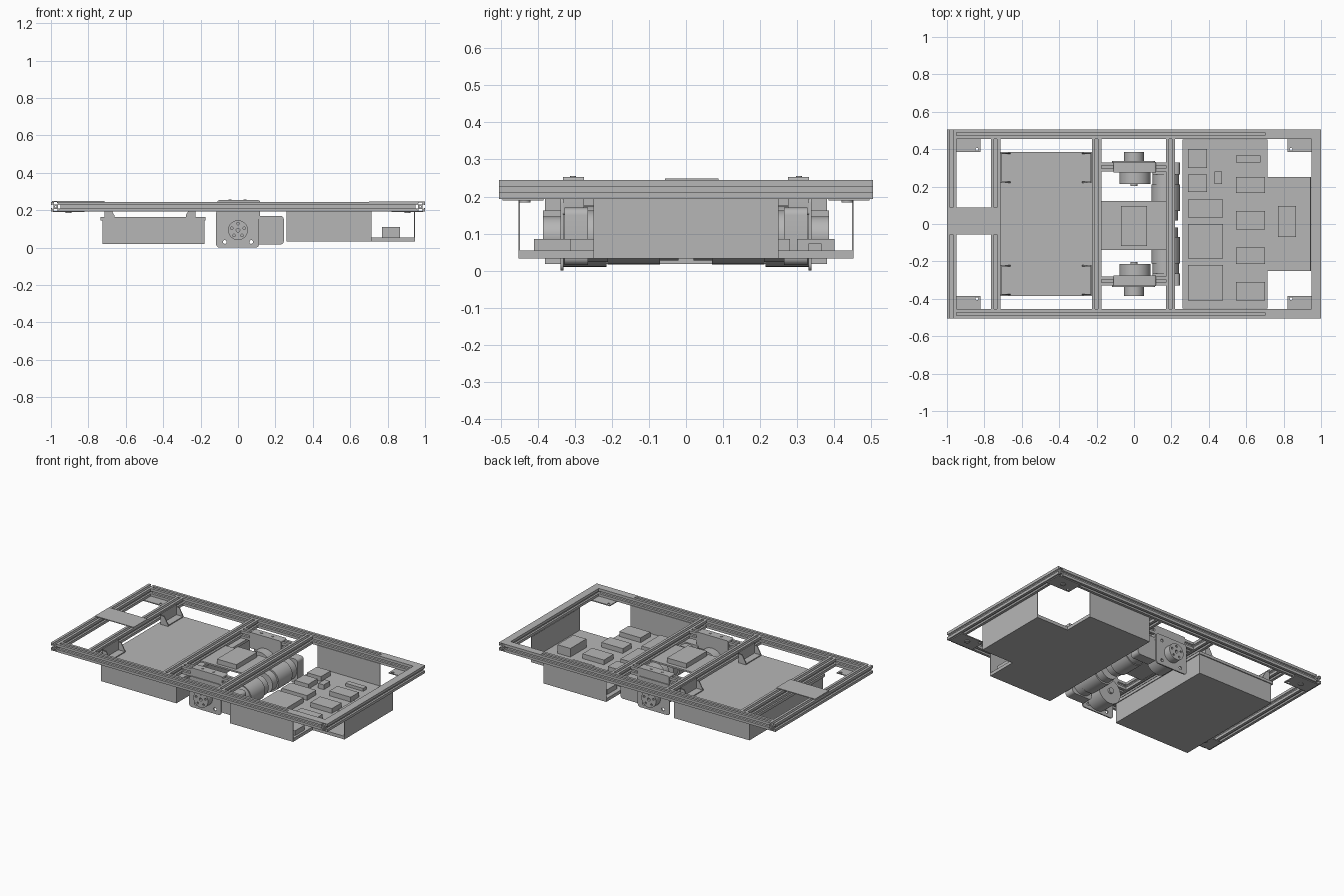
import bpy, bmesh, math
from mathutils import Matrix

cube = bpy.data.objects.get("Cube")
if cube:
    bpy.data.objects.remove(cube, do_unlink=True)

grey = bpy.data.materials.new("mid_grey")
grey.use_nodes = True
grey.diffuse_color = (0.47, 0.47, 0.47, 1)
grey.node_tree.nodes["Principled BSDF"].inputs["Base Color"].default_value = (0.47, 0.47, 0.47, 1)
parts = []

# local profile (u, v) and extrusion direction for each axis
FRAMES = {
    "x": Matrix(((0, 0, 1), (1, 0, 0), (0, 1, 0))),
    "y": Matrix(((1, 0, 0), (0, 0, 1), (0, 1, 0))),
    "z": Matrix.Identity(3),
}


def finish(name, bm):
    bmesh.ops.recalc_face_normals(bm, faces=bm.faces[:])
    mesh = bpy.data.meshes.new(name)
    bm.to_mesh(mesh)
    bm.free()
    mesh.materials.append(grey)
    ob = bpy.data.objects.new(name, mesh)
    bpy.context.collection.objects.link(ob)
    parts.append(ob)
    return ob


def prism(name, loops, start, end, axis):
    """Extrude an outline (first loop) with holes (other loops) along an axis."""
    bm = bmesh.new()
    for loop in loops:
        vs = [bm.verts.new((u, v, start)) for u, v in loop]
        for a, b in zip(vs, vs[1:] + vs[:1]):
            bm.edges.new((a, b))
    bmesh.ops.triangle_fill(bm, edges=bm.edges[:], use_beauty=True)
    bmesh.ops.dissolve_limit(bm, angle_limit=0.01, verts=[], edges=bm.edges[:])
    out = bmesh.ops.extrude_face_region(bm, geom=bm.faces[:])
    moved = [g for g in out["geom"] if isinstance(g, bmesh.types.BMVert)]
    bmesh.ops.translate(bm, verts=moved, vec=(0, 0, end - start))
    bmesh.ops.transform(bm, matrix=FRAMES[axis].to_4x4(), verts=bm.verts[:])
    return finish(name, bm)


def box(name, x0, x1, y0, y1, z0, z1):
    bm = bmesh.new()
    bmesh.ops.create_cube(bm, size=1)
    bmesh.ops.scale(bm, vec=(x1 - x0, y1 - y0, z1 - z0), verts=bm.verts[:])
    bmesh.ops.translate(bm, vec=((x0 + x1) / 2, (y0 + y1) / 2, (z0 + z1) / 2), verts=bm.verts[:])
    return finish(name, bm)


def circle(u, v, r, n=32):
    return [(u + r * math.cos(2 * math.pi * i / n), v + r * math.sin(2 * math.pi * i / n)) for i in range(n)]


def rounded(u0, u1, v0, v1, r):
    pts = []
    corners = ((u1 - r, v1 - r), (u0 + r, v1 - r), (u0 + r, v0 + r), (u1 - r, v0 + r))
    for k, (cu, cv) in enumerate(corners):
        for i in range(6):
            a = math.pi / 2 * (k + i / 5)
            pts.append((cu + r * math.cos(a), cv + r * math.sin(a)))
    return pts


def slot_profile(u, v):
    """Square rail section with an undercut slot in each side and a bore."""
    h, m, w, lip, deep = 0.025, 0.008, 0.013, 0.02, 0.012
    side = [(h, -h), (h, -m), (lip, -m), (lip, -w), (deep, -m),
            (deep, m), (lip, w), (lip, m), (h, m)]
    pts = []
    for k in range(4):
        c, s = round(math.cos(k * math.pi / 2)), round(math.sin(k * math.pi / 2))
        pts += [(u + c * a - s * b, v + s * a + c * b) for a, b in side]
    return [pts, circle(u, v, 0.005, 10)]


# Frame rails
RZ, TOP = 0.219, 0.244
for s, side in ((1, "back"), (-1, "front")):
    prism(f"{side}_long_rail", slot_profile(s * 0.48, RZ), -0.95, 0.95, "x")
    box(f"{side}_rail_cover", 0.70, 0.95, s * 0.48 - 0.025, s * 0.48 + 0.025, TOP - 0.002, TOP + 0.001)
for name, x in (("right_end_rail", -0.975), ("left_end_rail", 0.975)):
    prism(name, slot_profile(x, RZ), -0.505, 0.505, "y")
box("left_end_rail_cover", 0.95, 1.0, -0.505, 0.505, TOP - 0.002, TOP + 0.001)
for name, x in (("battery_outer_crossbar", -0.74), ("battery_inner_crossbar", -0.2), ("tray_crossbar", 0.195)):
    prism(name, slot_profile(x, RZ), -0.455, 0.455, "y")
box("top_strap", -0.995, -0.715, -0.057, 0.088, TOP, TOP + 0.005)

# Corner plates with bolts
for sx in (-1, 1):
    for sy in (-1, 1):
        xs = sorted((sx * 0.82, sx * 0.99))
        ys = sorted((sy * 0.385, sy * 0.495))
        prism("corner_plate", [[(xs[0], ys[0]), (xs[1], ys[0]), (xs[1], ys[1]), (xs[0], ys[1])],
                               circle(sx * 0.84, sy * 0.4, 0.008, 12)], 0.189, 0.195, "z")
        prism("corner_bolt", [circle(sx * 0.905, sy * 0.435, 0.016, 16)], 0.184, 0.19, "z")

# Battery box with lid and gusseted hanger brackets
box("battery_box", -0.725, -0.18, -0.38, 0.38, 0.018, 0.147)
box("battery_lid", -0.735, -0.175, -0.386, 0.386, 0.145, 0.163)
for x, d in ((-0.713, 1), (-0.227, -1)):
    for sy in (-1, 1):
        y0, y1 = sorted((sy * 0.22, sy * 0.38))
        ell = [(x, 0.163), (x + d * 0.052, 0.163), (x + d * 0.052, 0.169),
               (x + d * 0.006, 0.169), (x + d * 0.006, 0.235), (x, 0.235)]
        prism("battery_hanger", [ell], y0, y1, "y")
        tri = [(x, 0.163), (x + d * 0.052, 0.163), (x + d * 0.052, 0.172), (x + d * 0.025, 0.22), (x, 0.22)]
        for y in (y0, y1 - 0.006):
            prism("hanger_gusset", [tri], y, y + 0.006, "y")

# Electronics tray: stepped floor and thin walls
floor = [(0.26, -0.452), (0.715, -0.452), (0.715, -0.25), (0.945, -0.25),
         (0.945, 0.25), (0.715, 0.25), (0.715, 0.452), (0.26, 0.452)]
prism("tray_floor", [floor], 0.033, 0.054, "z")
for sy, side in ((-1, "front"), (1, "back")):
    y0, y1 = sorted((sy * 0.452, sy * 0.448))
    box(f"tray_{side}_wall", 0.26, 0.715, y0, y1, 0.033, 0.2)
box("tray_end_wall", 0.941, 0.945, -0.25, 0.25, 0.033, 0.2)

# Electronics modules in columns: (x0, x1), then (y0, y1, top)
columns = [
    ((0.29, 0.39), [(0.30, 0.40, 0.085), (0.17, 0.265, 0.085)]),
    ((0.43, 0.47), [(0.215, 0.28, 0.085)]),
    ((0.29, 0.475), [(0.035, 0.13, 0.085), (-0.185, 0, 0.085), (-0.41, -0.22, 0.085)]),
    ((0.545, 0.70), [(0.165, 0.25, 0.085), (-0.03, 0.07, 0.085), (-0.215, -0.125, 0.085), (-0.41, -0.31, 0.085)]),
    ((0.545, 0.675), [(0.33, 0.365, 0.073)]),
    ((0.77, 0.865), [(-0.07, 0.095, 0.11)]),
]
for (x0, x1), rows in columns:
    for y0, y1, top in rows:
        box("electronics_module", x0, x1, y0, y1, 0.053, top)

# Central controller plate
box("controller_plate", -0.176, 0.171, -0.138, 0.122, 0.196, 0.206)
box("controller_box", -0.07, 0.07, -0.117, 0.097, 0.205, 0.237)

# Drive units, one on each side
AZ, MX = 0.093, 0.17
for s, side in ((-1, "front"), (1, "back")):
    def along(name, loops, a, b):
        a, b = sorted((s * a, s * b))
        return prism(f"{side}_{name}", loops, a, b, "y")

    holes = [circle(x, z, 0.01, 14) for x in (-0.07, 0.07) for z in (0.03, 0.163)]
    along("motor_plate", [rounded(-0.117, 0.113, 0, 0.2, 0.018)] + holes, 0.33, 0.338)
    bolts = [circle(0.035 * math.cos(a), AZ + 0.035 * math.sin(a), 0.007, 10)
             for a in (math.pi / 2 + k * 2 * math.pi / 5 for k in range(5))]
    along("wheel_hub", [circle(0, AZ, 0.053), circle(0, AZ, 0.01, 12)] + bolts, 0.338, 0.386)
    along("hanger_block", [rounded(-0.11, 0.117, 0.15, 0.253, 0.008)], 0.275, 0.332)
    for x in (-0.043, 0.037):
        prism(f"{side}_block_bolt", [circle(x, s * 0.305, 0.008, 12)], 0.25, 0.256, "z")
    prism(f"{side}_hanger_bar", slot_profile(s * 0.305, RZ), -0.176, 0.171, "x")
    along("bearing_housing", [circle(0.005, AZ, 0.083)], 0.215, 0.33)
    along("axle", [circle(0, AZ, 0.018, 20)], 0.203, 0.22)
    along("gearbox", [rounded(0.1, 0.245, 0.016, 0.17, 0.02)], 0.265, 0.328)
    along("gear_stage", [circle(MX, AZ, 0.07)], 0.21, 0.27)
    along("motor_body", [circle(MX, AZ, 0.076)], 0.07, 0.212)
    along("motor_cap", [circle(MX, AZ, 0.066)], 0.02, 0.072)

# Smooth round surfaces, keep hard edges
bpy.ops.object.select_all(action="DESELECT")
for ob in parts:
    ob.select_set(True)
bpy.context.view_layer.objects.active = parts[0]
bpy.ops.object.shade_smooth_by_angle(angle=math.radians(30))
